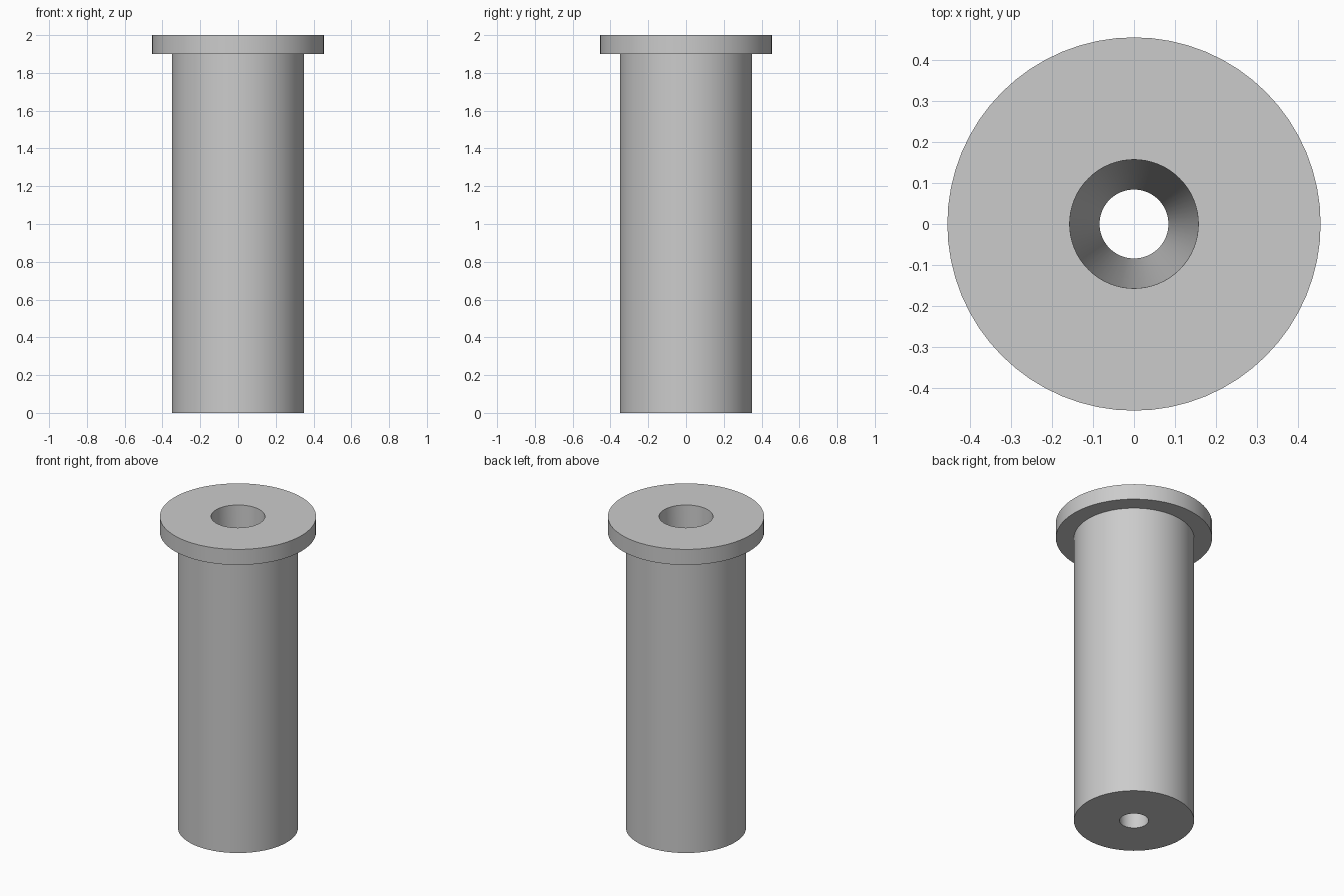
import bpy
import bmesh
import math

cube = bpy.data.objects.get("Cube")
if cube:
    bpy.data.objects.remove(cube, do_unlink=True)

# Plain grey metal
grey = bpy.data.materials.new("grey_metal")
grey.use_nodes = True
colour = (0.6, 0.6, 0.6, 1)
grey.diffuse_color = colour
grey.node_tree.nodes["Principled BSDF"].inputs["Base Color"].default_value = colour


def lathe(name, profile, sides=64):
    """Spin a closed (radius, height) profile around the z axis."""
    bm = bmesh.new()
    verts = [bm.verts.new((r, 0, z)) for r, z in profile]
    edges = [bm.edges.new((verts[i - 1], verts[i])) for i in range(len(verts))]
    bmesh.ops.spin(bm, geom=verts + edges, cent=(0, 0, 0), axis=(0, 0, 1),
                   angle=math.tau, steps=sides)
    bmesh.ops.remove_doubles(bm, verts=bm.verts, dist=0.0001)
    bmesh.ops.recalc_face_normals(bm, faces=bm.faces)
    mesh = bpy.data.meshes.new(name)
    bm.to_mesh(mesh)
    bm.free()
    mesh.materials.append(grey)
    obj = bpy.data.objects.new(name, mesh)
    bpy.context.collection.objects.link(obj)
    bpy.ops.object.select_all(action="DESELECT")
    obj.select_set(True)
    bpy.context.view_layer.objects.active = obj
    bpy.ops.object.shade_smooth_by_angle(angle=math.radians(30))
    return obj


# Flanged sleeve with a bore that tapers along its whole length
body_r, flange_r = 0.35, 0.455
bore_bottom_r, bore_top_r = 0.084, 0.157
flange_z, top_z = 1.9, 2.0
lathe("flanged_bushing", [
    (bore_bottom_r, 0), (body_r, 0),
    (body_r, flange_z), (flange_r, flange_z),
    (flange_r, top_z), (bore_top_r, top_z),
])
